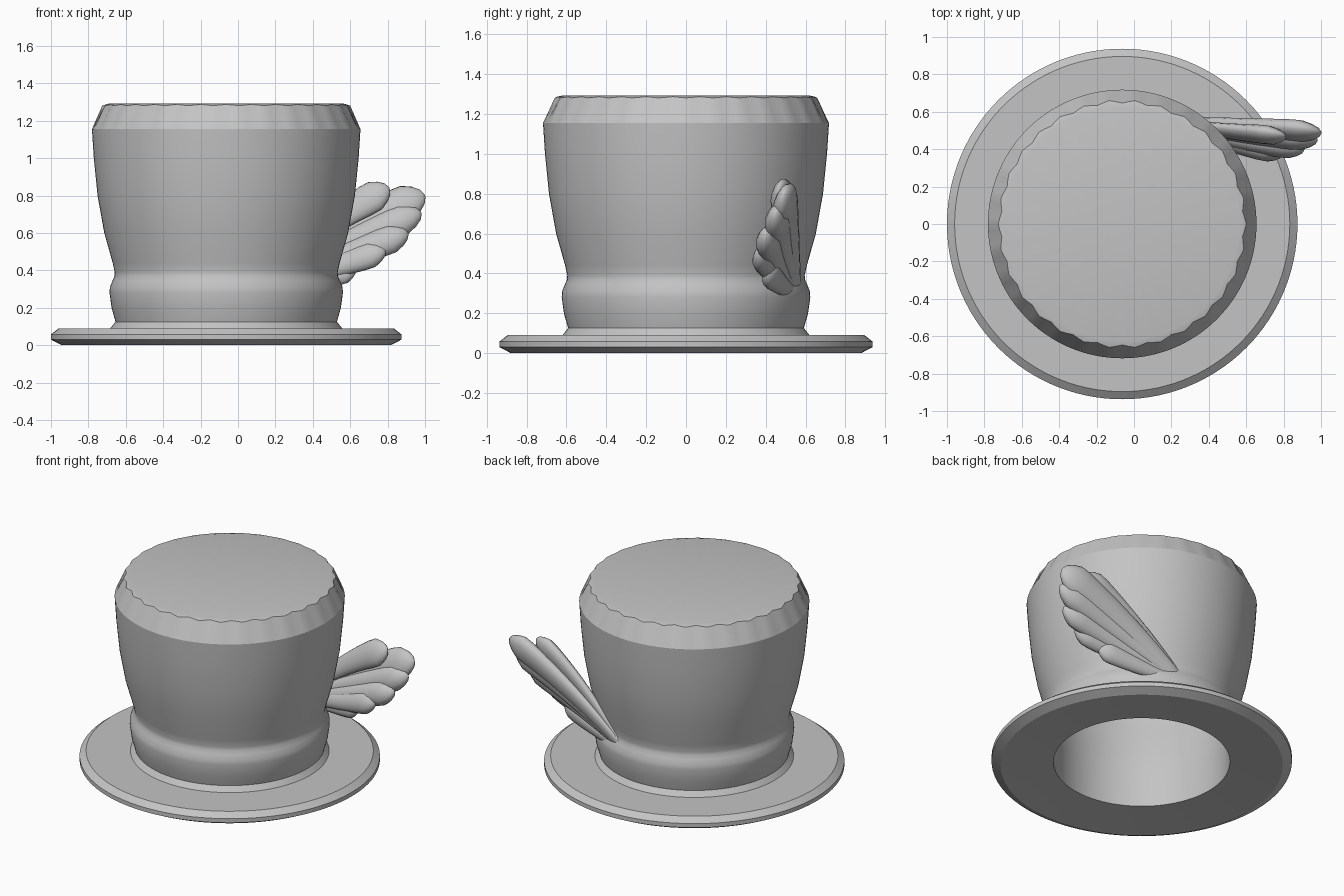
import bpy, bmesh, math
from mathutils import Vector

cube = bpy.data.objects.get("Cube")
if cube:
    bpy.data.objects.remove(cube, do_unlink=True)

grey = bpy.data.materials.new("plain_grey")
grey.use_nodes = True
COLOUR = (0.55, 0.55, 0.55, 1)
grey.diffuse_color = COLOUR
grey.node_tree.nodes["Principled BSDF"].inputs["Base Color"].default_value = COLOUR

CENTRE_X = -0.063
SCALLOPS = 30
SEGMENTS = SCALLOPS * 4


def finish(name, bm, angle):
    bmesh.ops.recalc_face_normals(bm, faces=bm.faces)
    mesh = bpy.data.meshes.new(name)
    bm.to_mesh(mesh)
    bm.free()
    mesh.materials.append(grey)
    obj = bpy.data.objects.new(name, mesh)
    bpy.context.collection.objects.link(obj)
    bpy.ops.object.select_all(action="DESELECT")
    obj.select_set(True)
    bpy.context.view_layer.objects.active = obj
    bpy.ops.object.shade_smooth_by_angle(angle=math.radians(angle))


def bridge(bm, a, b):
    n = len(a)
    for i in range(n):
        j = (i + 1) % n
        bm.faces.new((a[i], a[j], b[j], b[i]))


def cap(bm, ring, point):
    tip = bm.verts.new(point)
    for i in range(len(ring)):
        bm.faces.new((ring[i], ring[(i + 1) % len(ring)], tip))


def lathe_ring(bm, radius, z, wave=0.0):
    ring = []
    for i in range(SEGMENTS):
        a = math.tau * i / SEGMENTS
        w = wave * math.cos(SCALLOPS * a)
        r = radius + w
        ring.append(bm.verts.new((CENTRE_X + r * math.cos(a), r * math.sin(a), z - 0.4 * w)))
    return ring


# Hat shell: from the inner ceiling down the lining, round the brim and up the crown
lining = [(0.62, 1.262), (0.685, 1.15), (0.675, 1.0), (0.655, 0.8), (0.615, 0.6),
          (0.565, 0.42), (0.55, 0.25), (0.55, 0.022)]
brim = [(0.72, 0.012), (0.88, 0.0), (0.937, 0.03), (0.937, 0.058), (0.896, 0.09), (0.62, 0.09)]
crown = [(0.592, 0.125), (0.613, 0.2), (0.624, 0.28), (0.622, 0.31), (0.608, 0.345),
         (0.597, 0.37), (0.596, 0.39), (0.607, 0.44), (0.652, 0.6), (0.688, 0.8),
         (0.708, 1.0), (0.718, 1.155)]
bm = bmesh.new()
rings = [lathe_ring(bm, r, z) for r, z in lining + brim + crown]
rings.append(lathe_ring(bm, 0.655, 1.284, 0.008))   # scalloped top edge
rings.append(lathe_ring(bm, 0.625, 1.292))
for a, b in zip(rings, rings[1:]):
    bridge(bm, a, b)
cap(bm, rings[0], (CENTRE_X, 0, 1.245))
cap(bm, rings[-1], (CENTRE_X, 0, 1.262))
finish("top_hat", bm, 25)


# Wing: a cupped fan of plump overlapping feathers growing from one root
ROOT = Vector((0.08, 0.555, 0.30))
ACROSS = Vector((0.2, 0.2, 0.85))


def feather(name, tip, bulge, width, thick):
    tip = Vector(tip)
    bend = (ROOT + tip) / 2 + Vector((0, bulge[0], bulge[1]))
    bm = bmesh.new()
    steps, sides = 16, 14
    rings = []
    for s in range(steps):
        t = (1 - math.cos(math.pi * (s + 0.3) / (steps - 0.4))) / 2
        centre = ROOT * (1 - t) ** 2 + bend * 2 * t * (1 - t) + tip * t * t
        along = ((bend - ROOT) * (1 - t) + (tip - bend) * t).normalized()
        side = (ACROSS - along * ACROSS.dot(along)).normalized()
        normal = along.cross(side)
        # narrow at the root, broad near the end, rounded at the tip
        shape = (0.35 + 0.75 * t) * min(1, math.sqrt(max(0, 1 - t) / 0.12)) * min(1, math.sqrt(t / 0.06))
        ring = []
        for i in range(sides):
            a = math.tau * i / sides
            ring.append(bm.verts.new(centre + side * (width * shape * math.cos(a))
                                     + normal * (thick * shape * math.sin(a))))
        rings.append(ring)
    for a, b in zip(rings, rings[1:]):
        bridge(bm, a, b)
    cap(bm, rings[0], ROOT)
    cap(bm, rings[-1], tip)
    finish(name, bm, 50)


# tip position, (y, z) bulge of the quill, half width, half thickness
feathers = [
    ((0.81, 0.47, 0.84), (-0.02, 0.09), 0.090, 0.046),
    ((1.00, 0.49, 0.80), (0.00, 0.08), 0.105, 0.055),
    ((0.98, 0.45, 0.71), (-0.03, 0.03), 0.088, 0.060),
    ((0.91, 0.40, 0.60), (-0.04, 0.00), 0.082, 0.058),
    ((0.79, 0.37, 0.51), (-0.03, -0.02), 0.075, 0.050),
    ((0.63, 0.41, 0.41), (0.00, -0.03), 0.068, 0.042),
]
for number, (tip, bulge, width, thick) in enumerate(feathers, 1):
    feather(f"wing_feather_{number}", tip, bulge, width, thick)
